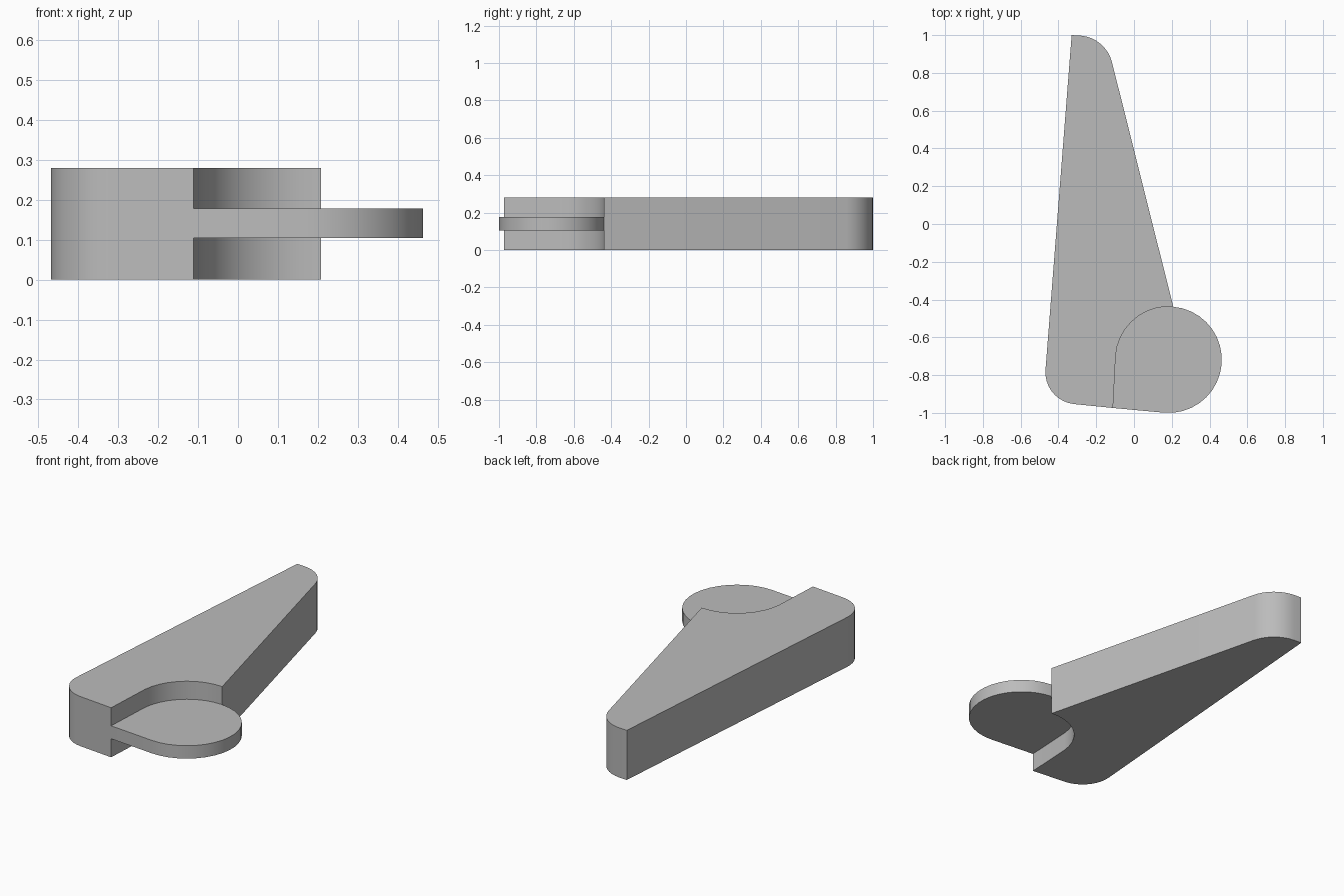
import bpy
import bmesh
from math import cos, sin, radians

old = bpy.data.objects.get("Cube")
if old:
    bpy.data.objects.remove(old, do_unlink=True)


def arc(cx, cy, r, start, end, steps):
    """Points along an arc, angles in degrees."""
    angles = [radians(start + (end - start) * i / steps) for i in range(steps + 1)]
    return [(cx + r * cos(a), cy + r * sin(a)) for a in angles]


def pairs(points):
    return list(zip(points, points[1:]))


# Outlines seen from above: notch between body and tab, then each outer edge
disc = (0.1835, -0.7185, 0.2815)
heel = (-0.111, -0.974)
notch = arc(*disc, 85, 175, 9) + [heel]
body_edge = ([heel] + arc(-0.30, -0.785, 0.169, 265, 175.6, 9)
             + [(-0.33, 1.0)] + arc(-0.298, 0.811, 0.187, 85, 13.8, 8)
             + [notch[0]])
tab_edge = [heel] + arc(*disc, -95, 85, 18)

# Heights: base, tab underside, tab top, body top
levels = [0.0, 0.105, 0.178, 0.28]

bm = bmesh.new()


def face(points):
    bm.faces.new([bm.verts.new(p) for p in points])


def walls(outline, layers):
    for a, b in pairs(outline):
        for low, high in layers:
            face([(*a, low), (*b, low), (*b, high), (*a, high)])


def caps(outline, low, high):
    for z in (low, high):
        face([(x, y, z) for x, y in outline])


layers = pairs(levels)
walls(body_edge, layers)                  # full-height body sides
walls(notch, [layers[0], layers[2]])      # recess above and below the tab
walls(tab_edge, [layers[1]])              # thin rounded tab rim
caps(notch + body_edge[1:-1], levels[0], levels[3])
caps(tab_edge + notch[1:-1], levels[1], levels[2])

# Weld into one solid and merge coplanar wall pieces
bmesh.ops.remove_doubles(bm, verts=bm.verts[:], dist=0.0001)
bmesh.ops.recalc_face_normals(bm, faces=bm.faces[:])
bmesh.ops.dissolve_limit(bm, angle_limit=radians(0.1),
                         verts=bm.verts[:], edges=bm.edges[:])
mesh = bpy.data.meshes.new("tapered_lever")
bm.to_mesh(mesh)
bm.free()

lever = bpy.data.objects.new("tapered_lever_with_round_tab", mesh)
bpy.context.collection.objects.link(lever)

# Plain grey material
grey = bpy.data.materials.new("plain_grey")
grey.use_nodes = True
colour = (0.5, 0.5, 0.5, 1.0)
grey.diffuse_color = colour
grey.node_tree.nodes["Principled BSDF"].inputs["Base Color"].default_value = colour
mesh.materials.append(grey)

# Smooth rounded sides, crisp rims
bpy.ops.object.select_all(action="DESELECT")
lever.select_set(True)
bpy.context.view_layer.objects.active = lever
bpy.ops.object.shade_smooth_by_angle(angle=radians(30))
